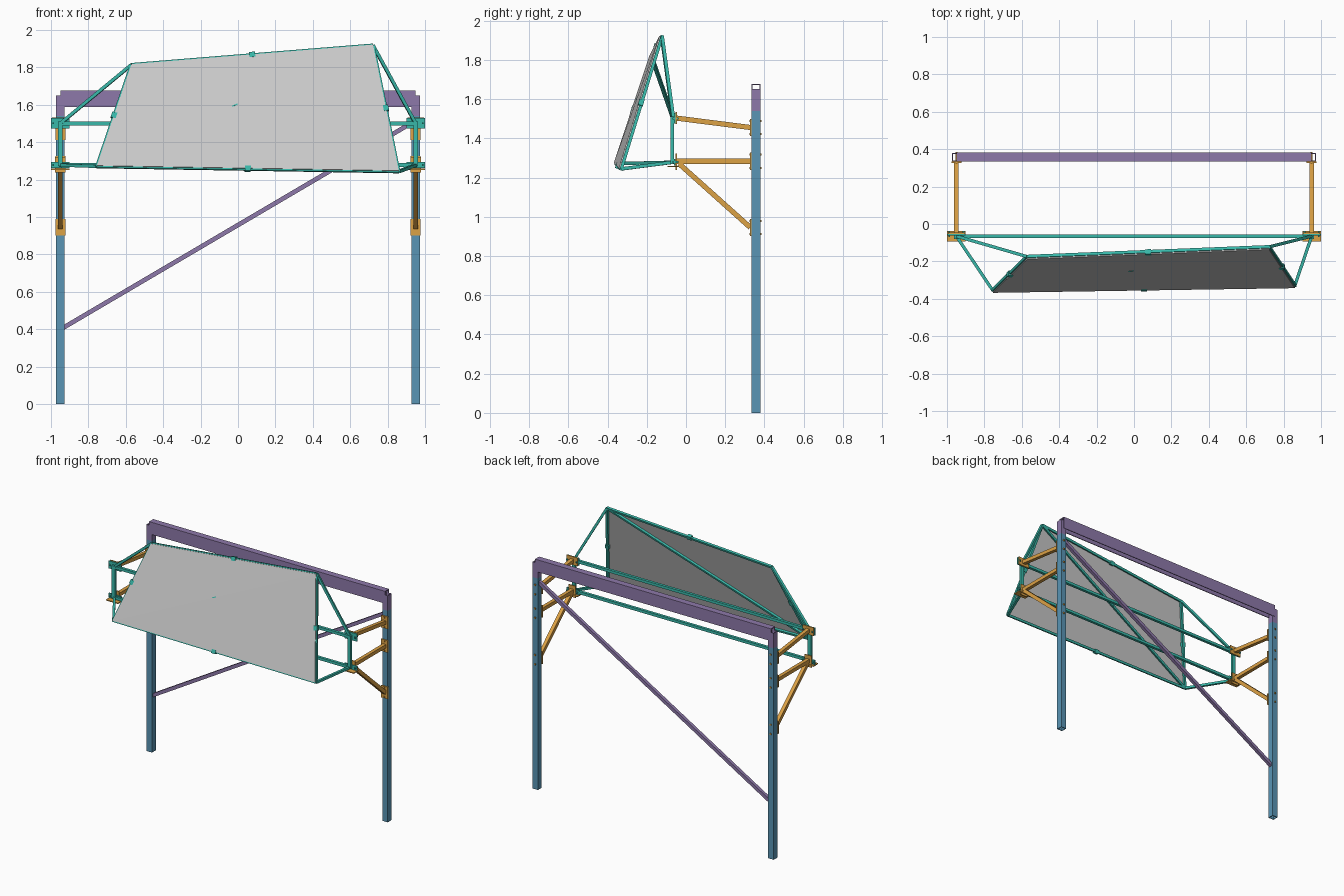
import bpy, bmesh
from mathutils import Vector, Matrix

if "Cube" in bpy.data.objects:
    bpy.data.objects.remove(bpy.data.objects["Cube"])


def mat(name, rgb):
    m = bpy.data.materials.new(name)
    m.diffuse_color = (*rgb, 1)
    m.use_nodes = True
    m.node_tree.nodes["Principled BSDF"].inputs["Base Color"].default_value = m.diffuse_color
    return m


BLUE = mat("blue", (0.10, 0.30, 0.46))
PURPLE = mat("purple", (0.27, 0.19, 0.40))
ORANGE = mat("orange", (0.72, 0.36, 0.06))
TEAL = mat("teal", (0.04, 0.48, 0.40))


def finish(bm, name, m=None):
    bmesh.ops.recalc_face_normals(bm, faces=bm.faces)
    me = bpy.data.meshes.new(name)
    bm.to_mesh(me)
    bm.free()
    if m:
        me.materials.append(m)
    ob = bpy.data.objects.new(name, me)
    bpy.context.collection.objects.link(ob)
    return ob


def box(name, c, s, m):
    bm = bmesh.new()
    bmesh.ops.create_cube(bm, size=1, matrix=Matrix.Translation(c) @ Matrix.Diagonal((*s, 1)))
    return finish(bm, name, m)


def bar(name, a, b, w, h, m, ref=(0, 0, 1)):
    """Rectangular bar from a to b; h is measured towards ref."""
    a, b = Vector(a), Vector(b)
    d = (b - a).normalized()
    side = d.cross(Vector(ref)).normalized()
    up = side.cross(d)
    bm = bmesh.new()
    rings = [[bm.verts.new(p + side * w / 2 * i + up * h / 2 * j)
              for i, j in ((-1, -1), (1, -1), (1, 1), (-1, 1))] for p in (a, b)]
    bm.faces.new(rings[0])
    bm.faces.new(rings[1])
    for k in range(4):
        n = (k + 1) % 4
        bm.faces.new((rings[0][k], rings[0][n], rings[1][n], rings[1][k]))
    return finish(bm, name, m)


def extrude(name, loops, vec, m):
    """Extrude a closed outline; a second outline makes a hollow section."""
    bm = bmesh.new()
    vec = Vector(vec)
    lo = [[bm.verts.new(p) for p in l] for l in loops]
    hi = [[bm.verts.new(Vector(p) + vec) for p in l] for l in loops]
    for l, h in zip(lo, hi):
        for k in range(len(l)):
            n = (k + 1) % len(l)
            bm.faces.new((l[k], l[n], h[n], h[k]))
    for ring in (lo, hi):
        if len(ring) == 1:
            bm.faces.new(ring[0])
        else:
            for k in range(4):
                n = (k + 1) % 4
                bm.faces.new((ring[0][k], ring[0][n], ring[1][n], ring[1][k]))
    return finish(bm, name, m)


def square(cx, cy, z, r):
    return [(cx + i * r, cy + j * r, z) for i, j in ((-1, -1), (1, -1), (1, 1), (-1, 1))]


PX, PY, FY = 0.95, 0.357, -0.065   # post x, post y, front frame y

for s, side in ((-1, "left"), (1, "right")):
    x = s * PX
    # hollow post with its upper end piece
    extrude(f"{side}_post", [square(x, PY, 0, 0.022), square(x, PY, 0, 0.018)], (0, 0, 1.54), BLUE)
    extrude(f"{side}_post_top", [square(x, PY, 1.54, 0.022), square(x, PY, 1.54, 0.018)],
            (0, 0, 0.11), PURPLE)

    # support arms with post plates and bolts
    for label, y0, z0, z1 in (("upper", -0.05, 1.503, 1.455),
                              ("middle", -0.05, 1.283, 1.283),
                              ("brace", -0.035, 1.27, 0.945)):
        bar(f"{side}_{label}_arm", (x, y0, z0), (x, 0.328, z1), 0.026, 0.026, ORANGE)
        box(f"{side}_{label}_post_plate", (x, 0.331, z1), (0.054, 0.008, 0.088), ORANGE)
        for dz in (-0.034, 0.034):
            box(f"{side}_{label}_bolt", (x, 0.355, z1 + dz), (0.01, 0.062, 0.01), ORANGE)

    # plates joining the arms to the front frame
    box(f"{side}_upper_arm_plate", (x, -0.049, 1.503), (0.09, 0.007, 0.06), ORANGE)
    box(f"{side}_lower_arm_plate", (x, -0.049, 1.28), (0.056, 0.007, 0.085), ORANGE)
    box(f"{side}_gusset", (x, -0.066, 1.256), (0.098, 0.055, 0.007), ORANGE)
    for label, z, h in (("upper", 1.502, 0.055), ("lower", 1.278, 0.032)):
        box(f"{side}_{label}_frame_plate", (x, -0.057, z), (0.1, 0.008, h), TEAL)
        for dx in (-0.038, 0.038):
            box(f"{side}_{label}_frame_bolt", (x + dx, -0.054, z), (0.01, 0.032, 0.01), TEAL)
    bar(f"{side}_frame_upright", (x, FY - 0.006, 1.272), (x, FY - 0.006, 1.512),
        0.026, 0.018, TEAL, (0, 1, 0))

# top beam: channel open underneath
b0, b1, z0, z1, t = 0.334, 0.381, 1.588, 1.677, 0.006
prof = [(b0, z0), (b0, z1), (b1, z1), (b1, z0), (b1 - t, z0), (b1 - t, z1 - t),
        (b0 + t, z1 - t), (b0 + t, z0)]
extrude("top_beam", [[(-PX, y, z) for y, z in prof]], (2 * PX, 0, 0), PURPLE)

# diagonal brace between posts
bar("post_diagonal", (-0.94, PY, 0.405), (0.94, PY, 1.51), 0.024, 0.024, PURPLE)

# front frame rails
for label, z in (("upper", 1.50), ("lower", 1.278)):
    bar(f"{label}_rail", (-PX, FY, z), (PX, FY, z), 0.02, 0.02, TEAL)

# tilted folded panel
BL, BR = Vector((-0.755, -0.368, 1.275)), Vector((0.86, -0.343, 1.248))
TR, TL = Vector((0.722, -0.136, 1.922)), Vector((-0.57, -0.188, 1.818))
n = (BR - BL).cross(TR - BL).normalized()     # points to the front
off = -n * 0.006
for label, tri in (("lower", (BL, BR, TR)), ("upper", (BL, TR, TL))):
    extrude(f"{label}_panel_sheet", [[p.copy() for p in tri]], off, None)

# tubes behind the panel edges and fold, with mid clips
back = -n * 0.014
for label, a, b in (("bottom", BL, BR), ("right", BR, TR), ("top", TR, TL),
                    ("left", TL, BL), ("fold", BL, TR)):
    bar(f"panel_{label}_tube", a + back, b + back, 0.016, 0.016, TEAL, n)
    mid, d = (a + b) / 2, (b - a).normalized() * 0.016
    size = 0.006 if label == "fold" else 0.028
    bar(f"panel_{label}_clip", mid - d - n * 0.011, mid + d - n * 0.011, size, 0.026, TEAL, n)

# stays from the panel corners to the front frame
for label, p, s, z in (("upper_left", TL, -1, 1.50), ("upper_right", TR, 1, 1.50),
                       ("lower_left", BL, -1, 1.278), ("lower_right", BR, 1, 1.278)):
    bar(f"{label}_stay", p + back, (s * PX, FY, z), 0.017, 0.017, TEAL)
